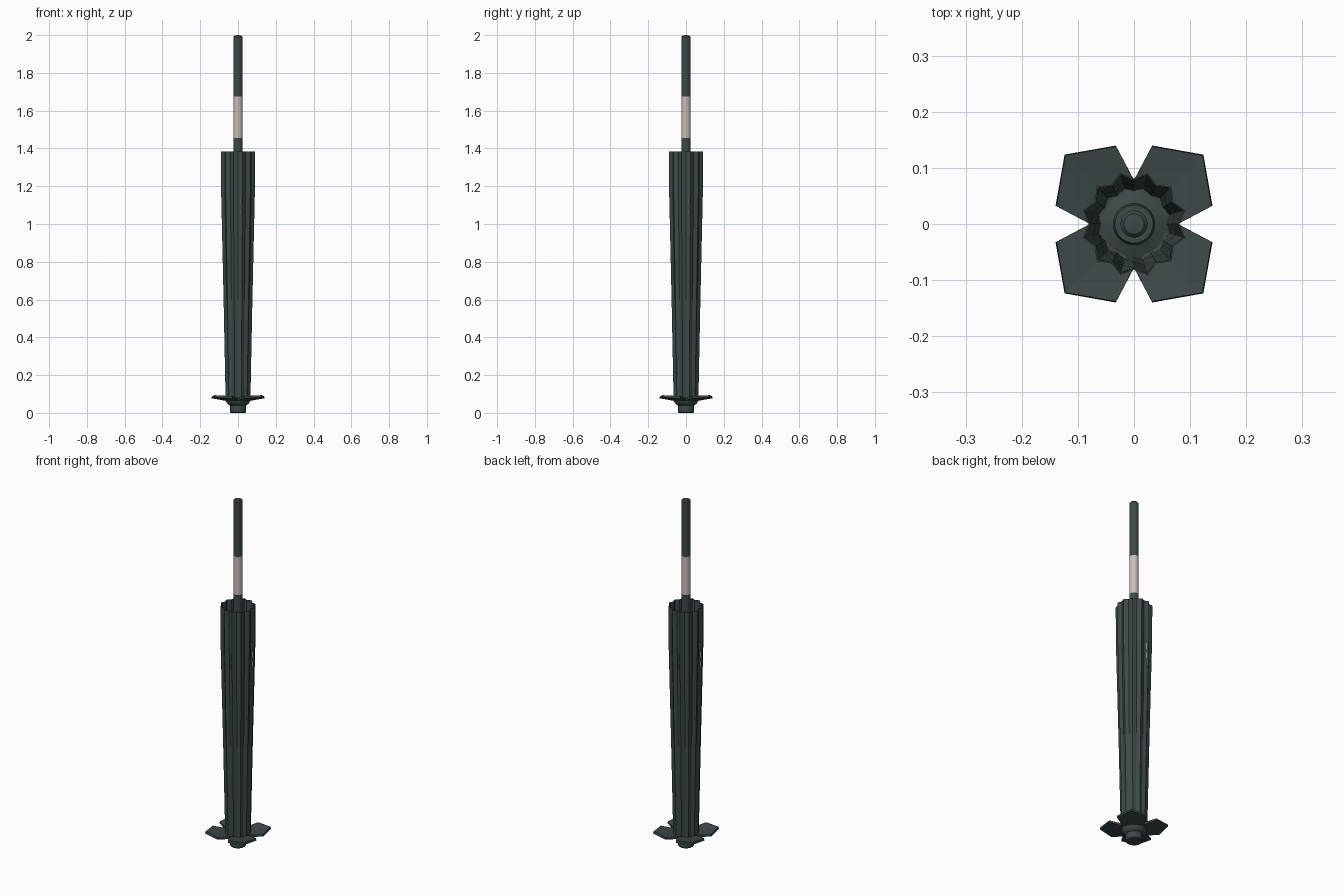
import bpy, bmesh, math
from mathutils import Matrix

if "Cube" in bpy.data.objects:
    bpy.data.objects.remove(bpy.data.objects["Cube"])


def material(name, rgb):
    m = bpy.data.materials.new(name)
    m.diffuse_color = (*rgb, 1)
    m.use_nodes = True
    m.node_tree.nodes["Principled BSDF"].inputs["Base Color"].default_value = m.diffuse_color
    return m


DARK = material("dark slate green", (0.047, 0.066, 0.066))
BEIGE = material("warm beige", (0.58, 0.52, 0.48))


def finish(name, bm, mat, smooth=False, recalc=True):
    if recalc:
        bmesh.ops.recalc_face_normals(bm, faces=bm.faces)
    me = bpy.data.meshes.new(name)
    bm.to_mesh(me)
    bm.free()
    ob = bpy.data.objects.new(name, me)
    bpy.context.collection.objects.link(ob)
    me.materials.append(mat)
    if smooth:
        bpy.ops.object.select_all(action='DESELECT')
        ob.select_set(True)
        bpy.context.view_layer.objects.active = ob
        bpy.ops.object.shade_smooth_by_angle(angle=math.radians(40))
    return ob


def lathe(name, profile, mat, n=32):
    """Revolve (radius, z) points around z; radius 0 closes the end."""
    bm = bmesh.new()
    vs = [bm.verts.new((r, 0, z)) for r, z in profile]
    es = [bm.edges.new(p) for p in zip(vs, vs[1:])]
    bmesh.ops.spin(bm, geom=vs + es, cent=(0, 0, 0), axis=(0, 0, 1),
                   angle=math.tau, steps=n)
    bmesh.ops.remove_doubles(bm, verts=bm.verts, dist=1e-5)
    return finish(name, bm, mat, True)


# central rod with a beige band and rounded top
rod = lathe("rod", [(0, 0.04), (0.024, 0.04), (0.024, 1.455), (0.024, 1.675),
                    (0.024, 1.99), (0.018, 1.997), (0, 2.0)], DARK)
rod.data.materials.append(BEIGE)
for p in rod.data.polygons:
    if 1.455 < p.center.z < 1.675:
        p.material_index = 1

# base cup, flaring outward, with a collar round the rod
lathe("base_cup", [(0, 0), (0.038, 0), (0.043, 0.005), (0.043, 0.04),
                   (0.052, 0.045), (0.066, 0.062), (0.066, 0.072),
                   (0.037, 0.085), (0.034, 0.1), (0, 0.1)], DARK)

# long pleated sheath, open at the top, as a thin shell
bm = bmesh.new()
rings = []
for z, peak, valley in [(0.07, 0.068, 0.062), (0.6, 0.079, 0.07),
                        (1.15, 0.092, 0.08), (1.385, 0.094, 0.081)]:
    rings.append([bm.verts.new((r * math.cos(a), r * math.sin(a), z))
                  for k in range(24)
                  for r, a in [(peak if k % 2 else valley, k * math.tau / 24)]])
for lo, hi in zip(rings, rings[1:]):
    for i in range(24):
        j = (i + 1) % 24
        bm.faces.new((lo[i], lo[j], hi[j], hi[i]))
sheath = finish("pleated_sheath", bm, DARK, recalc=False)
sol = sheath.modifiers.new("thickness", 'SOLIDIFY')
sol.thickness = 0.003
sol.offset = -1

# four pointed leaves spreading at the base
outline = [(0.035, 0.035), (0.0, 0.078), (0.032, 0.139), (0.123, 0.123),
           (0.139, 0.032), (0.078, 0.0)]
for q in range(4):
    bm = bmesh.new()
    vs = [bm.verts.new((x, y, 0.068 + 0.16 * max(0, math.hypot(x, y) - 0.05)))
          for x, y in outline]
    for i in range(1, 5):
        bm.faces.new((vs[0], vs[i + 1], vs[i]))
    bm.transform(Matrix.Rotation(q * math.pi / 2, 4, 'Z'))
    leaf = finish(f"base_leaf_{q + 1}", bm, DARK, recalc=False)
    s = leaf.modifiers.new("thickness", 'SOLIDIFY')
    s.thickness = 0.012
    s.offset = 0

# small beige slits showing through the sheath on each side
for q in range(4):
    bm = bmesh.new()
    for z in (1.12, 1.065):
        bmesh.ops.create_cube(bm, size=1, matrix=Matrix.Translation((0.014, -0.0855, z))
                              @ Matrix.Rotation(math.radians(38), 4, 'Z')
                              @ Matrix.Diagonal((0.004, 0.003, 0.035, 1)))
    bm.transform(Matrix.Rotation(q * math.pi / 2, 4, 'Z'))
    finish(f"sheath_slits_{q + 1}", bm, BEIGE)
